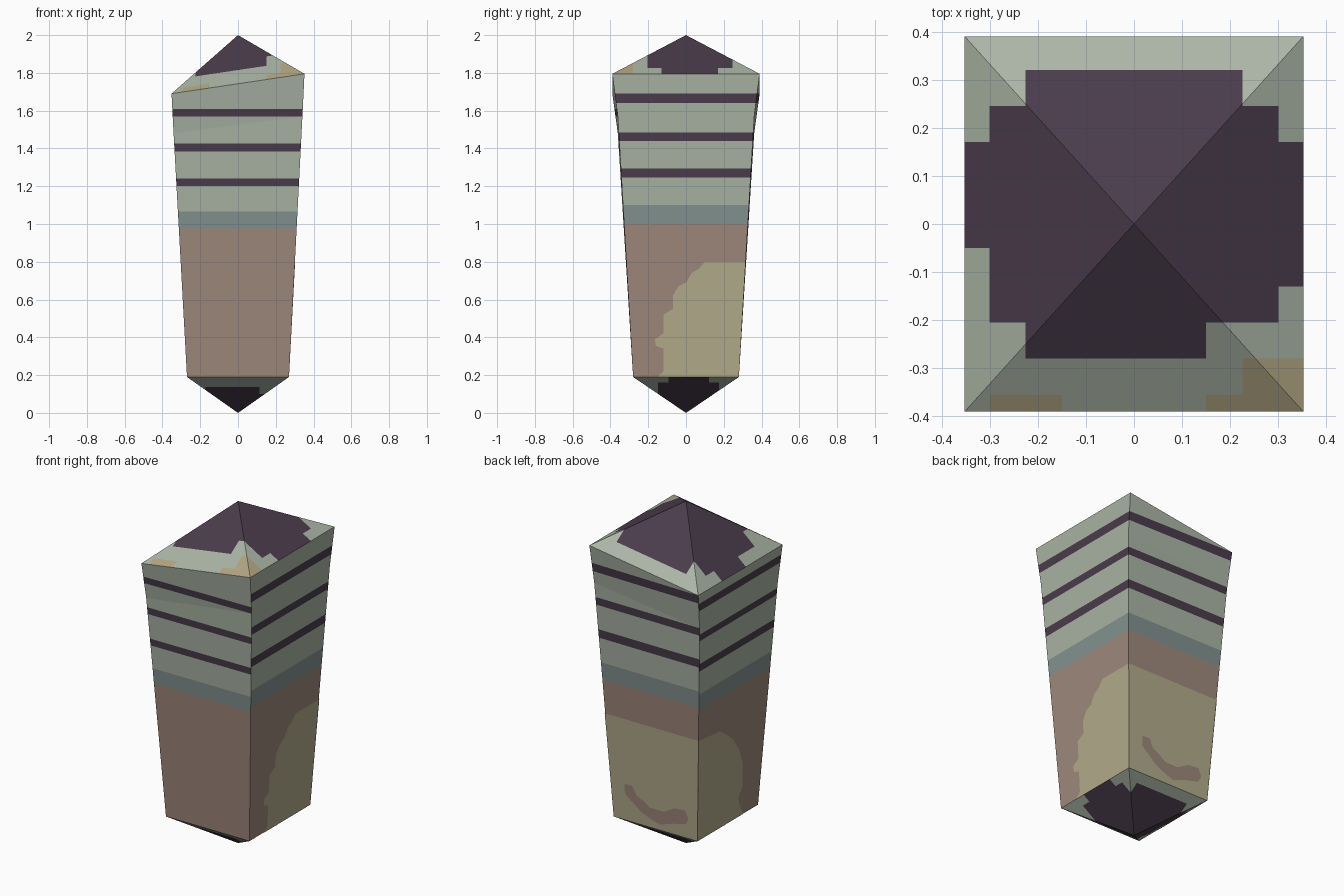
import bpy, bmesh
from mathutils import Vector

if "Cube" in bpy.data.objects:
    bpy.data.objects.remove(bpy.data.objects["Cube"])


def material(name, rgb):
    m = bpy.data.materials.new(name)
    lin = [((c / 255 + 0.055) / 1.055) ** 2.4 for c in rgb]
    m.diffuse_color = (*lin, 1)
    m.use_nodes = True
    m.node_tree.nodes["Principled BSDF"].inputs["Base Color"].default_value = m.diffuse_color
    return m


MATS = [material("pale_green", (170, 180, 165)), material("dark_plum", (74, 60, 75)),
        material("grey_blue", (131, 147, 144)), material("brown", (159, 137, 124)),
        material("olive", (178, 172, 139)), material("ochre", (178, 166, 130))]
GREEN, PLUM, BLUE, BROWN, OLIVE, OCHRE = range(6)


def finish(name, bm):
    me = bpy.data.meshes.new(name)
    bm.to_mesh(me)
    bm.free()
    for m in MATS:
        me.materials.append(m)
    ob = bpy.data.objects.new(name, me)
    bpy.context.collection.objects.link(ob)
    return ob


def cut(bm, co, no):
    bmesh.ops.bisect_plane(bm, geom=bm.verts[:] + bm.edges[:] + bm.faces[:],
                           dist=1e-5, plane_co=co, plane_no=no)


# Rings, counter-clockwise from front left; the left side sits lower
SIGNS = [(-1, -1), (1, -1), (1, 1), (-1, 1)]


def ring(x, y, z_left, z_right):
    return [Vector((sx * x, sy * y, z_left if sx < 0 else z_right)) for sx, sy in SIGNS]


BOTTOM = ring(0.27, 0.28, 0.19, 0.19)
MIDDLE = ring(0.341, 0.361, 1.48, 1.57)
TOP = ring(0.352, 0.39, 1.69, 1.795)

# Sides: horizontal bands, heights listed upwards (band, then three stripes)
HIGH = [1.0, 1.10, 1.245, 1.295, 1.44, 1.485, 1.64, 1.69]
LOW = [0.975, 1.065, 1.20, 1.24, 1.385, 1.425, 1.57, 1.61]
MID = [0.985, 1.08, 1.22, 1.265, 1.405, 1.445, 1.59, 1.635]
BANDS = [BROWN, BLUE, GREEN, PLUM, GREEN, PLUM, GREEN, PLUM, GREEN]
for i, (name, heights) in enumerate([("front_side", LOW), ("right_side", HIGH),
                                     ("back_side", HIGH), ("left_side", MID)]):
    j = (i + 1) % 4
    bm = bmesh.new()
    b, m, t = [[bm.verts.new(r[k]) for k in (i, j)] for r in (BOTTOM, MIDDLE, TOP)]
    bm.faces.new((b[0], b[1], m[1], m[0]))
    bm.faces.new((m[0], m[1], t[1], t[0]))
    for h in heights:
        cut(bm, (0, 0, h), (0, 0, 1))
    for f in bm.faces:
        z = f.calc_center_bounds().z
        f.material_index = BANDS[sum(z > h for h in heights)]
    finish(name, bm)


# Caps: stepped plum patch, cut by straight lines as seen from above
def in_patch(x, y):
    return (-0.05 < y < 0.17 and x < 0.1 or -0.13 < y < 0.17 and x > -0.1
            or abs(x) < 0.3 and -0.205 < y < 0.245
            or -0.225 < x < 0.15 and -0.28 < y < 0
            or abs(x) < 0.225 and 0 < y < 0.32)


def in_corner(x, y):
    return (x > 0.225 and y < -0.28 or x > 0.15 and y < -0.355
            or -0.3 < x < -0.15 and y < -0.355)


def cap(name, rim, apex, ochre):
    bm = bmesh.new()
    a = bm.verts.new(apex)
    r = [bm.verts.new(p) for p in rim]
    for i in range(4):
        tri = (r[i], r[(i + 1) % 4], a)
        bm.faces.new(tri if apex[2] > 1 else tri[::-1])
    sx, sy = rim[2].x / 0.352, rim[2].y / 0.39
    for x in (-0.3, -0.225, -0.15, 0.15, 0.225, 0.3):
        cut(bm, (x * sx, 0, 0), (1, 0, 0))
    for y in (-0.355, -0.28, -0.205, -0.13, -0.05, 0.17, 0.245, 0.32):
        cut(bm, (0, y * sy, 0), (0, 1, 0))
    for f in bm.faces:
        c = f.calc_center_median()
        x, y = c.x / sx, c.y / sy
        f.material_index = PLUM if in_patch(x, y) else (
            OCHRE if ochre and in_corner(x, y) else GREEN)
    finish(name, bm)


cap("top_cap", TOP, (0, 0, 2), True)
cap("bottom_cap", BOTTOM, (0, 0, 0), False)


# Painted patches: thin plates following a lower side; points are (across, z)
def plate(name, axis, sign, points, mat, lift):
    bm = bmesh.new()
    verts = []
    z_mid = 1.525 if axis == 1 else (1.57 if sign > 0 else 1.48)
    for u, z in points:
        t = (z - 0.19) / (z_mid - 0.19)
        lo, hi = BOTTOM[2], MIDDLE[2]
        half = lo[1 - axis] + (hi[1 - axis] - lo[1 - axis]) * t
        out = sign * (lo[axis] + (hi[axis] - lo[axis]) * t + lift)
        u = max(-half, min(half, u))
        verts.append(bm.verts.new((out, u, z) if axis == 0 else (u, out, z)))
    f = bm.faces.new(verts)
    f.material_index = mat
    f.normal_update()
    if f.normal[axis] * sign < 0:
        f.normal_flip()
    finish(name, bm)


plate("right_olive_patch", 0, 1,
      [(1, 0.19), (1, 0.8), (0.1, 0.8), (0.07, 0.765), (0.03, 0.74), (0, 0.69),
       (-0.04, 0.67), (-0.07, 0.62), (-0.07, 0.55), (-0.12, 0.52), (-0.12, 0.42),
       (-0.165, 0.39), (-0.16, 0.355), (-0.12, 0.34), (-0.12, 0.22), (-0.15, 0.19)],
      OLIVE, 0.002)
plate("left_olive_patch", 0, -1,
      [(1, 0.19), (1, 0.8), (0.12, 0.78), (0.05, 0.73), (-0.01, 0.68), (-0.07, 0.6),
       (-0.11, 0.5), (-0.12, 0.36), (-0.085, 0.31), (-0.1, 0.26), (-0.14, 0.19)],
      OLIVE, 0.002)
plate("back_olive_patch", 1, 1,
      [(-1, 0.19), (1, 0.19), (1, 0.8), (-1, 0.8)], OLIVE, 0.002)
plate("back_brown_squiggle", 1, 1,
      [(0.19, 0.41), (0.14, 0.41), (0.115, 0.36), (0.07, 0.34), (0.03, 0.31),
       (-0.06, 0.31), (-0.13, 0.35), (-0.2, 0.355), (-0.22, 0.31), (-0.2, 0.275),
       (-0.12, 0.255), (-0.03, 0.225), (0.02, 0.24), (0.09, 0.27), (0.14, 0.31),
       (0.19, 0.35)], BROWN, 0.004)
